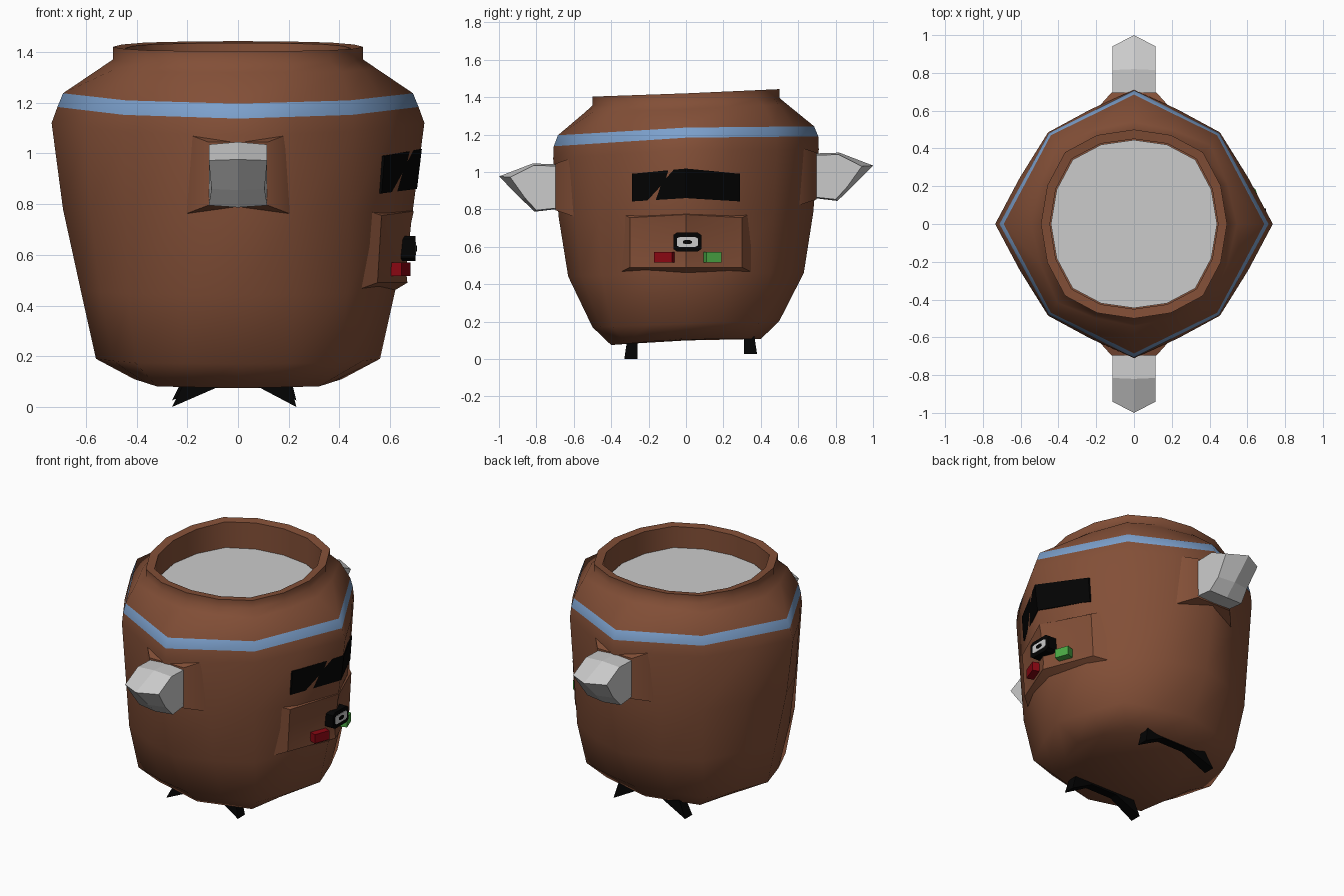
import bpy, bmesh, math

if "Cube" in bpy.data.objects:
    bpy.data.objects.remove(bpy.data.objects["Cube"])


def material(name, rgb):
    m = bpy.data.materials.new(name)
    m.diffuse_color = (*rgb, 1)
    m.use_nodes = True
    m.node_tree.nodes["Principled BSDF"].inputs["Base Color"].default_value = m.diffuse_color
    return m


BROWN = material("brown", (0.225, 0.078, 0.038))
BLUE = material("blue", (0.2, 0.35, 0.6))
BLACK = material("black", (0.001, 0.001, 0.001))
RED = material("red", (0.25, 0.002, 0.006))
GREEN = material("green", (0.07, 0.4, 0.06))


def finish(name, bm, mats=(), smooth=None):
    bmesh.ops.recalc_face_normals(bm, faces=bm.faces)
    me = bpy.data.meshes.new(name)
    bm.to_mesh(me)
    bm.free()
    for m in mats:
        me.materials.append(m)
    ob = bpy.data.objects.new(name, me)
    bpy.context.collection.objects.link(ob)
    if smooth:
        bpy.ops.object.select_all(action='DESELECT')
        ob.select_set(True)
        bpy.context.view_layer.objects.active = ob
        bpy.ops.object.shade_smooth_by_angle(angle=math.radians(smooth))
    return ob


def loft(name, rings, mats=(), smooth=None, band=None):
    """Skin closed rings and cap both ends; one strip may use the second material."""
    bm = bmesh.new()
    vs = [[bm.verts.new(p) for p in r] for r in rings]
    n = len(rings[0])
    for k, (a, b) in enumerate(zip(vs, vs[1:])):
        for i in range(n):
            j = (i + 1) % n
            f = bm.faces.new((a[i], a[j], b[j], b[i]))
            f.material_index = int(k == band)
    bm.faces.new(vs[0])
    bm.faces.new(vs[-1])
    return finish(name, bm, mats, smooth)


def ring(z, rx, ry, dx, dy, front, back=0, bulge=1.0):
    """Octagon with edge midpoints; front and back tilt the height along y."""
    corners = [(rx, 0), (dx, dy), (0, ry), (-dx, dy),
               (-rx, 0), (-dx, -dy), (0, -ry), (dx, -dy)]
    pts = []
    for i, (x, y) in enumerate(corners):
        u, v = corners[(i + 1) % 8]
        pts += [(x, y), ((x + u) / 2 * bulge, (y + v) / 2 * bulge)]
    return [(x, y, z + (front if y < 0 else back) * y) for x, y in pts]


# Body shell with blue band, collar and open mouth
body = [
    ring(0.11, 0.41, 0.40, 0.32, 0.32, 0.09, -0.01),
    ring(0.19, 0.56, 0.50, 0.405, 0.395, 0.04, 0.03, 1.02),
    ring(0.46, 0.62, 0.63, 0.43, 0.45, 0.03, 0, 1.035),
    ring(0.78, 0.69, 0.68, 0.44, 0.47, 0.04, 0, 1.03),
    ring(1.12, 0.735, 0.71, 0.455, 0.485, 0.07, 0, 1.015),
    ring(1.183, 0.712, 0.707, 0.45, 0.48, 0.065, 0.01),
    ring(1.237, 0.69, 0.685, 0.44, 0.47, 0.06, 0.01),
    ring(1.335, 0.545, 0.54, 0.405, 0.415, 0.03, 0.05, 1.04),
    ring(1.37, 0.493, 0.50, 0.365, 0.38, 0.03, 0.05, 1.07),
    ring(1.42, 0.493, 0.50, 0.365, 0.38, 0.035, 0.045, 1.07),
    ring(1.415, 0.445, 0.45, 0.33, 0.345, 0.035, 0.045, 1.07),
    ring(1.25, 0.445, 0.45, 0.33, 0.345, 0, 0, 1.07),
]
loft("body", body, [BROWN, BLUE], 66, band=5)

# Grey surface inside the mouth
loft("mouth_fill", [ring(z, 0.44, 0.445, 0.325, 0.34, 0, 0, 1.07) for z in (1.24, 1.275)])

# Grey handles on low brown sockets, front and back
edge = [(-0.66, 1.03), (-0.815, 1.035), (-0.94, 0.972), (-0.86, 0.86), (-0.80, 0.795), (-0.66, 0.81)]
ridge = [(-0.66, 1.04), (-0.82, 1.045), (-1.0, 0.976), (-0.88, 0.855), (-0.81, 0.787), (-0.66, 0.805)]
for side, s, dz in (("front", 1, 0), ("back", -1, 0.058)):
    rings = []
    for x, prof in ((-0.115, edge), (0, ridge), (0.115, edge)):
        rings.append([(x * (0.91 if i == 3 else 1), s * y, z + dz)
                      for i, (y, z) in enumerate(prof)])
    loft(side + "_handle", rings)
    loft(side + "_handle_socket",
         [[(u * w, s * y, 0.92 + dz + v * h) for u, v in ((-1, -1), (1, -1), (1, 1), (-1, 1))]
          for y, w, h in ((-0.595, 0.21, 0.16), (-0.697, 0.118, 0.125))], [BROWN], 66)

# Black splayed feet, each a bracket running across the bottom
foot = [(-0.26, 0), (-0.2, 0.12), (0.2, 0.12), (0.23, 0), (0.09, 0.074), (-0.09, 0.074)]
for name, y0, s, dz in (("front_foot", -0.33, 1, 0), ("back_foot", 0.38, -1, 0.026)):
    rings = []
    for w in (0, 0.07):
        rings.append([(x, y0 + s * (w + (0.018 if z > 0.05 and w == 0 else 0)), z + dz) for x, z in foot])
    loft(name, rings, [BLACK])


def folded_plate(name, low, high, half, mat, flare, inset=None, smooth=None):
    """Plate folded at y = 0; low and high give centre x, edge x, centre z, edge z."""
    bm = bmesh.new()
    rows = [[bm.verts.new((xe, -half, ze)), bm.verts.new((xc, 0, zc)), bm.verts.new((xe, half, ze))]
            for xc, xe, zc, ze in (low, high)]
    faces = [bm.faces.new((rows[0][i], rows[0][i + 1], rows[1][i + 1], rows[1][i])) for i in (0, 1)]
    # Back edges sunk into the body, flared so the sides blend in
    border = [e for e in bm.edges if e.is_boundary]
    ext = bmesh.ops.extrude_edge_only(bm, edges=border)["geom"]
    mid_z = (low[2] + high[2]) / 2
    for v in ext:
        if isinstance(v, bmesh.types.BMVert):
            v.co.x -= 0.1 if abs(v.co.y) > 0.1 else 0.06
            v.co.y *= 1 + flare
            v.co.z += 0.15 * flare * (1 if v.co.z > mid_z else -1)
    bmesh.ops.holes_fill(bm, edges=[e for e in bm.edges if e.is_boundary], sides=0)
    bmesh.ops.recalc_face_normals(bm, faces=bm.faces)
    if inset:
        bmesh.ops.inset_region(bm, faces=faces, thickness=inset, use_even_offset=True)
        for v in {v for f in faces for v in f.verts}:
            v.co.x -= 0.008
    return finish(name, bm, [mat], smooth)


# Window and control panel on the right side
folded_plate("window", (0.706, 0.566, 0.86, 0.842), (0.725, 0.578, 1.018, 0.99), 0.29, BLACK, 0)
folded_plate("control_panel", (0.668, 0.55, 0.49, 0.49), (0.693, 0.566, 0.772, 0.755), 0.30,
             BROWN, 0.24, 0.045, 40)


def box(name, centre, size, turn, mat):
    bpy.ops.mesh.primitive_cube_add(size=1, location=centre, rotation=(0, 0, math.radians(turn)))
    ob = bpy.context.object
    ob.name = name
    ob.scale = size
    ob.data.materials.append(mat)


# Buttons
box("red_button", (0.627, -0.11, 0.543), (0.075, 0.10, 0.055), -20, RED)
box("green_button", (0.62, 0.137, 0.543), (0.075, 0.085, 0.055), 20, GREEN)


# Dial: stacked eight-sided pieces, the base with a squared outline
def dial_piece(name, x, depth, wy, wz, mat=None, cut=0.75):
    outline = [(1, -cut), (1, cut), (cut, 1), (-cut, 1), (-1, cut), (-1, -cut), (-cut, -1), (cut, -1)]
    loft(name, [[(px, 0.007 + c * wy, 0.625 + s * wz) for c, s in outline]
                for px in (x - depth, x)], [mat] if mat else [])


dial_piece("dial_base", 0.699, 0.07, 0.075, 0.05, BLACK)
dial_piece("dial_face", 0.702, 0.02, 0.056, 0.026)
dial_piece("dial_centre", 0.705, 0.02, 0.024, 0.011, BLACK, 0.5)
